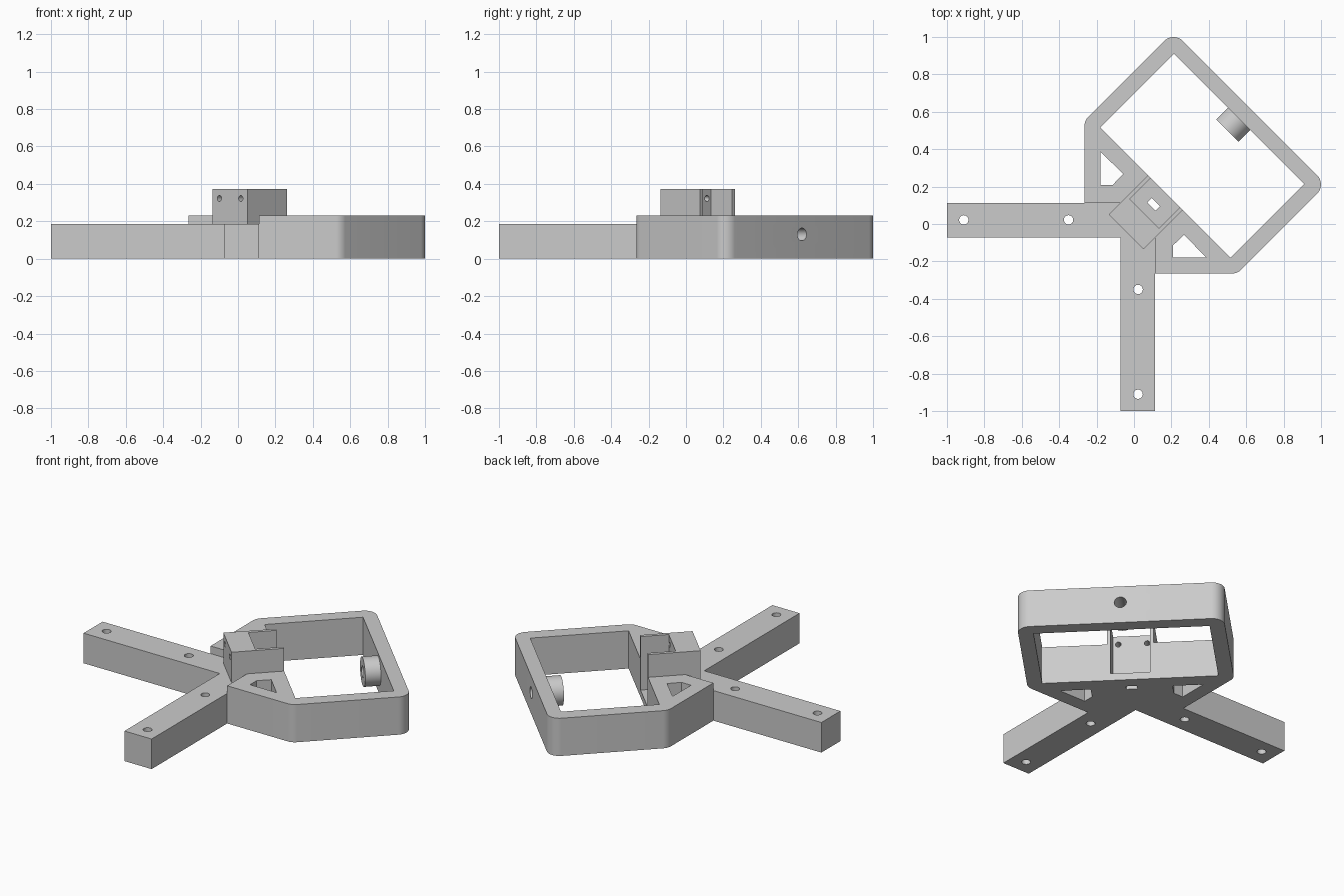
import bpy, bmesh, math
from mathutils import Vector, Matrix

cube = bpy.data.objects.get("Cube")
if cube:
    bpy.data.objects.remove(cube, do_unlink=True)

grey = bpy.data.materials.new("light grey")
grey.use_nodes = True
grey.diffuse_color = (0.6, 0.6, 0.6, 1)
grey.node_tree.nodes["Principled BSDF"].inputs["Base Color"].default_value = (0.6, 0.6, 0.6, 1)

S = math.sqrt(0.5)
ARM_TOP, FRAME_TOP, BLOCK_TOP = 0.185, 0.232, 0.372
IN_NEAR, IN_FAR, IN_HALF = 0.238, 0.795, 0.493   # opening, along the diagonal
OUT_FAR, OUT_HALF = 0.877, 0.578


def diag(u, v):
    """Diagonal axes (u outward, v across) to x, y."""
    return ((u - v) * S, (u + v) * S)


def rect(u0, u1, half):
    return [diag(u0, -half), diag(u1, -half), diag(u1, half), diag(u0, half)]


def finish(name, bm):
    bmesh.ops.recalc_face_normals(bm, faces=bm.faces)
    mesh = bpy.data.meshes.new(name)
    bm.to_mesh(mesh)
    bm.free()
    mesh.materials.append(grey)
    ob = bpy.data.objects.new(name, mesh)
    bpy.context.collection.objects.link(ob)
    return ob


def prism(name, points, z0, z1):
    bm = bmesh.new()
    face = bm.faces.new([bm.verts.new((x, y, z0)) for x, y in points])
    top = bmesh.ops.extrude_face_region(bm, geom=[face])["geom"]
    verts = [g for g in top if isinstance(g, bmesh.types.BMVert)]
    bmesh.ops.translate(bm, verts=verts, vec=(0, 0, z1 - z0))
    return finish(name, bm)


def cylinder(name, start, end, radius, sides=32):
    a, b = Vector(start), Vector(end)
    turn = (b - a).to_track_quat("Z", "Y").to_matrix().to_4x4()
    bm = bmesh.new()
    bmesh.ops.create_cone(bm, cap_ends=True, segments=sides, radius1=radius, radius2=radius,
                          depth=(b - a).length, matrix=Matrix.Translation((a + b) / 2) @ turn)
    return finish(name, bm)


def rounded(corners, radius, steps=8):
    """Round the corners flagged True in a list of (x, y, flag)."""
    out = []
    for i, (x, y, flag) in enumerate(corners):
        p = Vector((x, y))
        if not flag:
            out.append((x, y))
            continue
        d0 = (Vector(corners[i - 1][:2]) - p).normalized()
        d1 = (Vector(corners[(i + 1) % len(corners)][:2]) - p).normalized()
        half = math.acos(d0.dot(d1)) / 2
        centre = p + (d0 + d1).normalized() * radius / math.sin(half)
        a = p + d0 * radius / math.tan(half) - centre
        b = p + d1 * radius / math.tan(half) - centre
        for k in range(steps + 1):
            q = a.lerp(b, k / steps).normalized() * radius
            out.append(tuple(centre + q))
    return out


def cut(ob, *cutters):
    for c in cutters:
        mod = ob.modifiers.new("cut", "BOOLEAN")
        mod.operation, mod.solver, mod.object = "DIFFERENCE", "EXACT", c
        bpy.context.view_layer.objects.active = ob
        bpy.ops.object.modifier_apply(modifier=mod.name)


# Two square arms in an L
lo, hi = -0.073, 0.112
arms = prism("arms", [(-1, lo), (lo, lo), (lo, -1), (hi, -1), (hi, hi), (-1, hi)], 0, ARM_TOP)

# Rounded frame with its diagonal cross bar
side = OUT_HALF / S
edge = -0.265
half_outline = [(edge, hi, False), (edge, edge + side, True), (*diag(OUT_FAR, OUT_HALF), True)]
outline = half_outline + [(y, x, f) for x, y, f in reversed(half_outline)] + [(hi, hi, False)]
frame = prism("frame", rounded(outline, 0.07), 0, FRAME_TOP)

# Raised block with an open pocket, and the boss on the far bar
block = prism("pocket_block", rect(-0.06, IN_NEAR, 0.131), 0.15, BLOCK_TOP)
boss = cylinder("boss", (*diag(0.706, 0), 0.13), (*diag(IN_FAR + 0.01, 0), 0.13), 0.085, 48)

# Cutters
opening = prism("opening_cutter", rect(IN_NEAR, IN_FAR, IN_HALF), -0.1, 0.5)
pocket = prism("pocket_cutter", rect(0.078, IN_NEAR + 0.05, 0.11), 0.043, 0.5)
slot = prism("slot_cutter", rect(0.131, 0.165, 0.031), -0.1, 0.5)
axle = cylinder("axle_cutter", (*diag(0.6, 0), 0.13), (*diag(1, 0), 0.13), 0.034)
corner = [(-0.18, 0.208), (-0.115, 0.208), (-0.058, 0.267), (-0.18, 0.388)]
gussets = [prism("gusset_cutter", pts, -0.1, 0.5) for pts in (corner, [(y, x) for x, y in corner])]
bolts = []
for d in (-0.91, -0.35):
    for x, y in ((d, 0.022), (0.022, d)):
        bolts.append(cylinder("bolt_cutter", (x, y, -0.1), (x, y, 0.3), 0.025))
screws = [cylinder("screw_cutter", (*diag(-0.2, v), 0.322), (*diag(0.15, v), 0.322), 0.016)
          for v in (-0.081, 0.081)]

cut(arms, pocket, slot, *bolts)
cut(frame, opening, pocket, slot, axle, *gussets)
cut(block, pocket, *screws)
cut(boss, axle)
for c in [opening, pocket, slot, axle, *gussets, *bolts, *screws]:
    bpy.data.objects.remove(c, do_unlink=True)

# Smooth the round surfaces only
for ob in (arms, frame, block, boss):
    bpy.ops.object.select_all(action="DESELECT")
    ob.select_set(True)
    bpy.context.view_layer.objects.active = ob
    bpy.ops.object.shade_smooth_by_angle(angle=math.radians(30))
